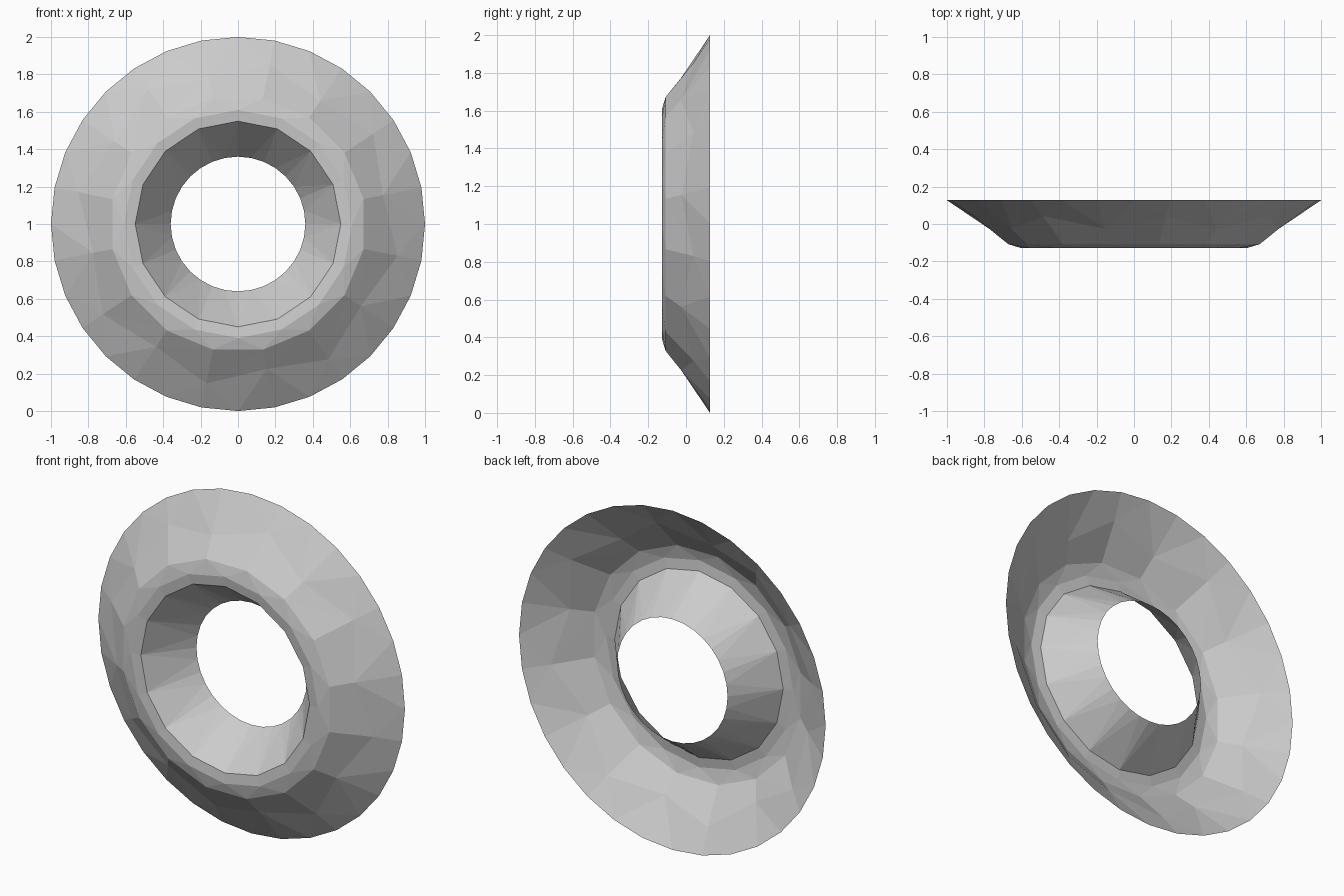
import bpy, bmesh, math

if "Cube" in bpy.data.objects:
    bpy.data.objects.remove(bpy.data.objects["Cube"])

CENTRE_Z = 1.0
bm = bmesh.new()


def ring(count, radii, depths, offset=0.0):
    """Circle around the y axis; radii and depths alternate. Returns (angle, vertex) pairs."""
    out = []
    for i in range(count):
        a = (i + offset) * math.tau / count
        r = radii[i % len(radii)]
        y = depths[i % len(depths)]
        out.append((a, bm.verts.new((r * math.sin(a), y, CENTRE_Z + r * math.cos(a)))))
    return out


def zip_rings(outer, inner):
    """Triangulate between two rings that may have different vertex counts."""
    def at(loop, k):
        n = len(loop)
        return loop[k % n][0] + math.tau * (k // n), loop[k % n][1]
    i = j = 0
    while i < len(outer) or j < len(inner):
        a0, v0 = at(outer, i)
        b0, w0 = at(inner, j)
        a1, v1 = at(outer, i + 1)
        b1, w1 = at(inner, j + 1)
        if j >= len(inner) or (i < len(outer) and a0 + a1 <= b0 + b1 + 1e-6):
            bm.faces.new((v0, v1, w0))
            i += 1
        else:
            bm.faces.new((v0, w1, w0))
            j += 1


# Rings from the back outer rim, over the front crest, to the back inner rim
rings = [
    ring(32, [1.0], [0.127]),
    ring(16, [0.87, 0.79], [0.04, -0.025], 0.5),
    ring(16, [0.685], [-0.108], 0.5),
    ring(16, [0.61], [-0.127]),
    ring(16, [0.55], [-0.12]),
    ring(32, [0.36], [0.127]),
]
for a, b in zip(rings, rings[1:]):
    zip_rings(a, b)

# Face the open shell towards the front
bm.normal_update()
if sum(f.normal.y * f.calc_area() for f in bm.faces) > 0:
    bmesh.ops.reverse_faces(bm, faces=bm.faces[:])

mesh = bpy.data.meshes.new("ring_shell")
bm.to_mesh(mesh)
bm.free()
obj = bpy.data.objects.new("ring_shell", mesh)
bpy.context.collection.objects.link(obj)
